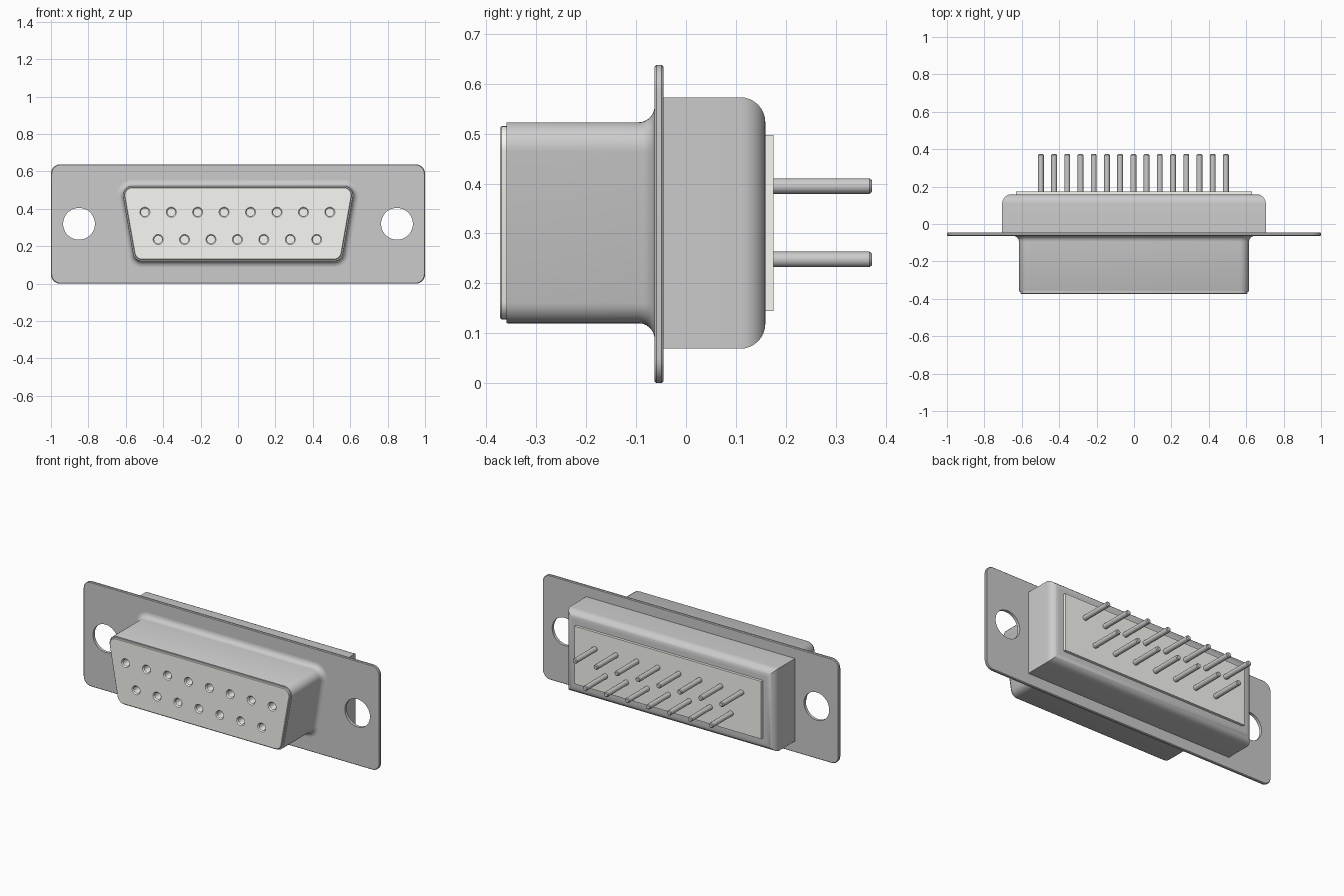
import bpy, bmesh, math
from mathutils import Vector

if "Cube" in bpy.data.objects:
    bpy.data.objects.remove(bpy.data.objects["Cube"])

SLOPE = math.radians(10)


def material(name, rgb):
    m = bpy.data.materials.new(name)
    m.diffuse_color = (*rgb, 1)
    m.use_nodes = True
    m.node_tree.nodes["Principled BSDF"].inputs["Base Color"].default_value = m.diffuse_color
    return m


METAL = material("pale_metal", (0.91, 0.915, 0.89))
PLASTIC = material("pale_plastic", (0.94, 0.94, 0.90))


def rounded(corners, r, seg=8):
    """Polygon in (x, z) with every corner filleted by radius r."""
    pts = []
    pv = [Vector(c) for c in corners]
    for i, p in enumerate(pv):
        u = (pv[i - 1] - p).normalized()
        v = (pv[(i + 1) % len(pv)] - p).normalized()
        half = u.angle(v) / 2
        c = p + (u + v).normalized() * (r / math.sin(half))
        t = r / math.tan(half)
        a = (p + u * t - c).normalized()
        b = (p + v * t - c).normalized()
        pts += [c + a.slerp(b, k / seg) * r for k in range(seg + 1)]
    return pts


def d_shape(d):
    """D-shaped connector outline grown outward by d."""
    grow, skew = d / math.cos(SLOPE), d * math.tan(SLOPE)
    top, bot = 0.625 + grow + skew, 0.554 + grow - skew
    return rounded([(-top, 0.523 + d), (top, 0.523 + d),
                    (bot, 0.12 - d), (-bot, 0.12 - d)], 0.05 + d)


def rect(w, z0, z1, r):
    return rounded([(-w, z0), (-w, z1), (w, z1), (w, z0)], r)


def circle(x, z, r, n=24):
    return [(x + r * math.cos(2 * math.pi * k / n),
             z + r * math.sin(2 * math.pi * k / n)) for k in range(n)]


def add_loft(bm, rings, cyclic=False):
    """Skin a list of (y, outline) rings; cap the ends unless cyclic."""
    loops = [[bm.verts.new((p[0], y, p[1])) for p in pts] for y, pts in rings]
    pairs = list(zip(loops, loops[1:]))
    if cyclic:
        pairs.append((loops[-1], loops[0]))
    else:
        bm.faces.new(loops[0])
        bm.faces.new(loops[-1])
    for a, b in pairs:
        for i in range(len(a)):
            bm.faces.new((a[i - 1], a[i], b[i], b[i - 1]))


def finish(name, bm, mat=METAL):
    bmesh.ops.recalc_face_normals(bm, faces=bm.faces)
    me = bpy.data.meshes.new(name)
    bm.to_mesh(me)
    bm.free()
    me.materials.append(mat)
    ob = bpy.data.objects.new(name, me)
    bpy.context.collection.objects.link(ob)
    shade(ob)
    return ob


def activate(ob):
    bpy.ops.object.select_all(action='DESELECT')
    ob.select_set(True)
    bpy.context.view_layer.objects.active = ob


def shade(ob):
    activate(ob)
    bpy.ops.object.shade_smooth_by_angle(angle=math.radians(35))


def loft(name, rings, cyclic=False, mat=METAL):
    bm = bmesh.new()
    add_loft(bm, rings, cyclic)
    return finish(name, bm, mat)


def cut(ob, columns):
    """Subtract a set of round columns, each a list of rings."""
    bm = bmesh.new()
    for rings in columns:
        add_loft(bm, rings)
    cutter = finish(ob.name + "_cutter", bm, ob.data.materials[0])
    cutter.hide_render = True
    activate(ob)
    mod = ob.modifiers.new("holes", 'BOOLEAN')
    mod.object, mod.operation, mod.solver = cutter, 'DIFFERENCE', 'EXACT'
    bpy.ops.object.modifier_apply(modifier=mod.name)
    bpy.data.objects.remove(cutter)
    shade(ob)


def box(name, lo, hi, bevel=0, mat=METAL):
    """Box whose rear (+y) edges may be rounded."""
    bm = bmesh.new()
    bmesh.ops.create_cube(bm, size=1)
    for v in bm.verts:
        v.co = [lo[i] if v.co[i] < 0 else hi[i] for i in range(3)]
    if bevel:
        rear = [e for e in bm.edges if all(v.co.y > hi[1] - 1e-5 for v in e.verts)]
        bmesh.ops.bevel(bm, geom=rear, offset=bevel, segments=8,
                        profile=0.5, affect='EDGES')
    return finish(name, bm, mat)


# Mounting flange with two screw holes
e = 0.004
flange = loft("flange", [
    (-0.063, rect(1 - e, e, 0.638 - e, 0.05 - e)),
    (-0.063 + e, rect(1, 0, 0.638, 0.05)),
    (-0.045 - e, rect(1, 0, 0.638, 0.05)),
    (-0.045, rect(1 - e, e, 0.638 - e, 0.05 - e))])
cut(flange, [[(y, circle(s * 0.85, 0.32, 0.085, 48)) for y in (-0.2, 0.1)]
             for s in (-1, 1)])

# Front metal shell, flaring into the flange
R = 0.032
flare = [(-0.063 - R * math.sin(a), d_shape(R * (1 - math.cos(a))))
         for a in (math.pi / 2 * k / 6 for k in range(6, -1, -1))]
flare = [(-0.063 - R * (1 - math.sin(a)), d_shape(R * (1 - math.cos(a))))
         for a in (math.pi / 2 * k / 6 for k in range(7))]
loft("front_shell", [(-0.36, d_shape(-0.008)), (-0.36, d_shape(-0.001)),
                     (-0.358, d_shape(0))] + flare
     + [(-0.063, d_shape(-0.008))], cyclic=True)

# Contact layout: eight above, seven below
contacts = [(-0.498 + 0.1413 * i, 1) for i in range(8)]
contacts += [(-0.427 + 0.1413 * i, 0) for i in range(7)]

# Front insulator with chamfered sockets
insulator = loft("front_insulator", [
    (-0.373, d_shape(-0.011)), (-0.370, d_shape(-0.008)), (-0.06, d_shape(-0.008))],
    mat=PLASTIC)
cut(insulator, [[(y, circle(x, 0.236 + 0.146 * row, r))
                 for y, r in ((-0.40, 0.027), (-0.373, 0.027),
                              (-0.366, 0.021), (-0.27, 0.021))]
                for x, row in contacts])

# Rear housing and raised rear plate
box("rear_housing", (-0.705, -0.045, 0.069), (0.705, 0.159, 0.573), 0.05)
box("rear_plate", (-0.63, 0.10, 0.145), (0.63, 0.175, 0.497), mat=PLASTIC)

# Solder pins
for i, (x, row) in enumerate(contacts):
    z = 0.248 + 0.147 * row
    loft(f"pin_{i + 1}", [(0.16, circle(x, z, 0.0155, 16)),
                          (0.368, circle(x, z, 0.0155, 16)),
                          (0.373, circle(x, z, 0.0115, 16))])
